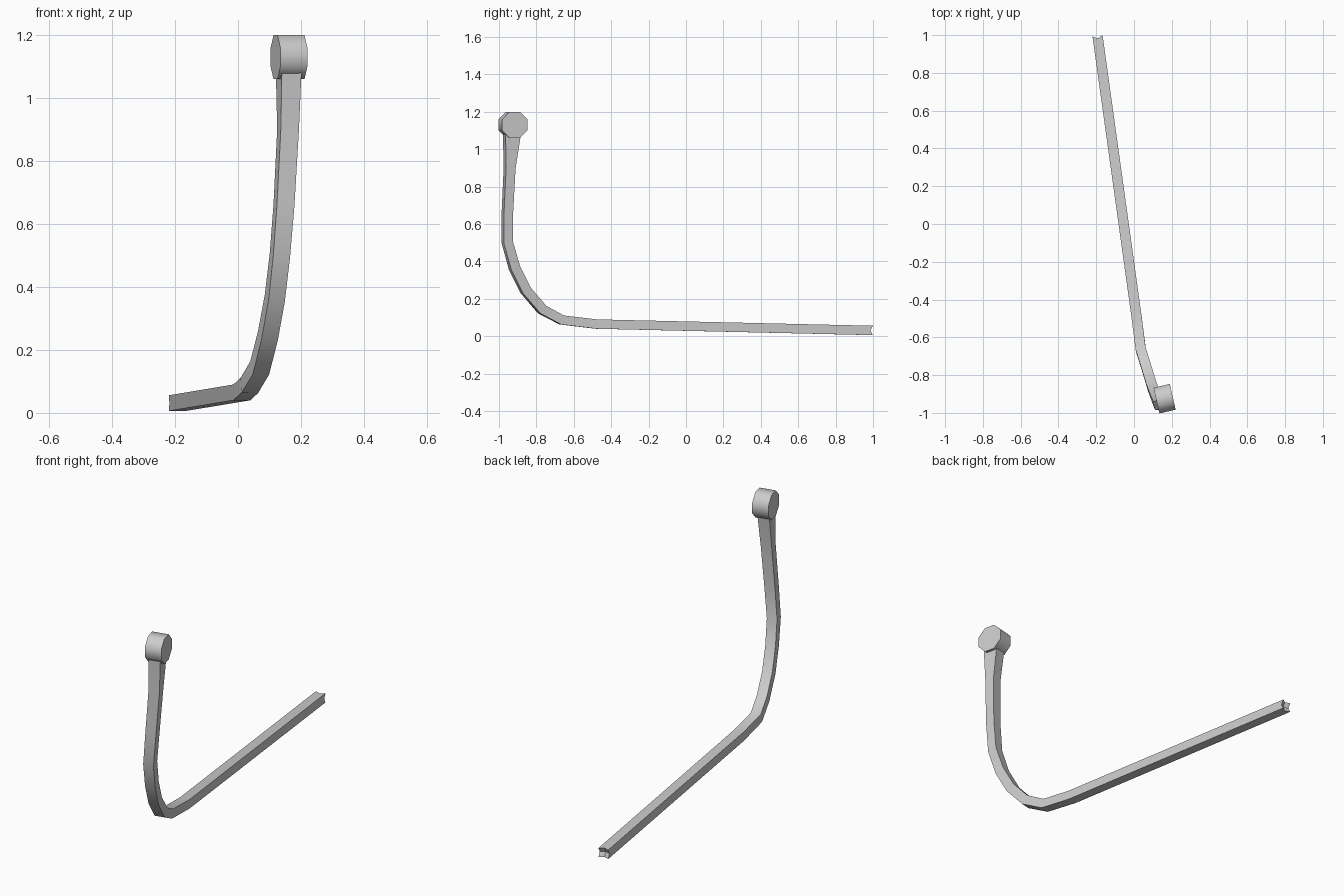
import bpy, bmesh, math
from mathutils import Vector, Matrix

if "Cube" in bpy.data.objects:
    bpy.data.objects.remove(bpy.data.objects["Cube"])


def finish(bm, name):
    bmesh.ops.recalc_face_normals(bm, faces=bm.faces)
    mesh = bpy.data.meshes.new(name)
    bm.to_mesh(mesh)
    bm.free()
    ob = bpy.data.objects.new(name, mesh)
    bpy.context.collection.objects.link(ob)
    bpy.ops.object.select_all(action='DESELECT')
    ob.select_set(True)
    bpy.context.view_layer.objects.active = ob
    bpy.ops.object.shade_smooth_by_angle(angle=math.radians(50))
    return ob


# Bent bar stations: x, y, z, width, depth, heading in degrees
STATIONS = [
    (-0.193, 0.996, 0.031, 0.054, 0.050, 8),
    (0.012, -0.48, 0.065, 0.054, 0.050, 8),
    (0.036, -0.665, 0.087, 0.054, 0.050, 10),
    (0.069, -0.77, 0.143, 0.054, 0.052, 14),
    (0.095, -0.857, 0.245, 0.054, 0.052, 14),
    (0.117, -0.917, 0.365, 0.054, 0.052, 14),
    (0.133, -0.955, 0.50, 0.055, 0.051, 13),
    (0.146, -0.955, 0.66, 0.057, 0.050, 13),
    (0.159, -0.943, 0.90, 0.059, 0.052, 13),
    (0.161, -0.931, 1.08, 0.064, 0.084, 13),
]
pts = [Vector(s[:3]) for s in STATIONS]
bm = bmesh.new()
rings = []
for i, (x, y, z, w, d, heading) in enumerate(STATIONS):
    before = (pts[i] - pts[max(i - 1, 0)]).normalized()
    after = (pts[min(i + 1, len(pts) - 1)] - pts[i]).normalized()
    t = (before + after).normalized()
    a = math.radians(heading)
    side = Vector((math.cos(a), math.sin(a), 0))
    side = (side - t * side.dot(t)).normalized()
    up = side.cross(t)
    # Eight points per ring: corners and edge midpoints
    ring = []
    for u, v in ((-1, -1), (0, -1), (1, -1), (1, 0), (1, 1), (0, 1), (-1, 1), (-1, 0)):
        # Notch the free end between its corners
        dent = t * 0.014 if i == 0 and u * v == 0 else Vector()
        ring.append(bm.verts.new(pts[i] + side * u * w / 2 + up * v * d / 2 + dent))
    rings.append(ring)
    if i == 0:
        tip = bm.verts.new(pts[0] + t * 0.025)
for a, b in zip(rings, rings[1:]):
    for k in range(8):
        n = (k + 1) % 8
        bm.faces.new((a[k], a[n], b[n], b[k]))
for k in range(8):
    bm.faces.new((rings[0][k], tip, rings[0][(k + 1) % 8]))
bm.faces.new(rings[-1])
finish(bm, "bent_bar")

# Eight-sided pivot barrel at the top of the bar
bm = bmesh.new()
place = (Matrix.Translation((0.162, -0.925, 1.13))
         @ Matrix.Rotation(math.radians(13), 4, 'Z')
         @ Matrix.Rotation(math.radians(90), 4, 'Y')
         @ Matrix.Rotation(math.radians(22.5), 4, 'Z'))
bmesh.ops.create_cone(bm, cap_ends=True, segments=8, radius1=0.0755,
                      radius2=0.0755, depth=0.088, matrix=place)
finish(bm, "pivot_barrel")
